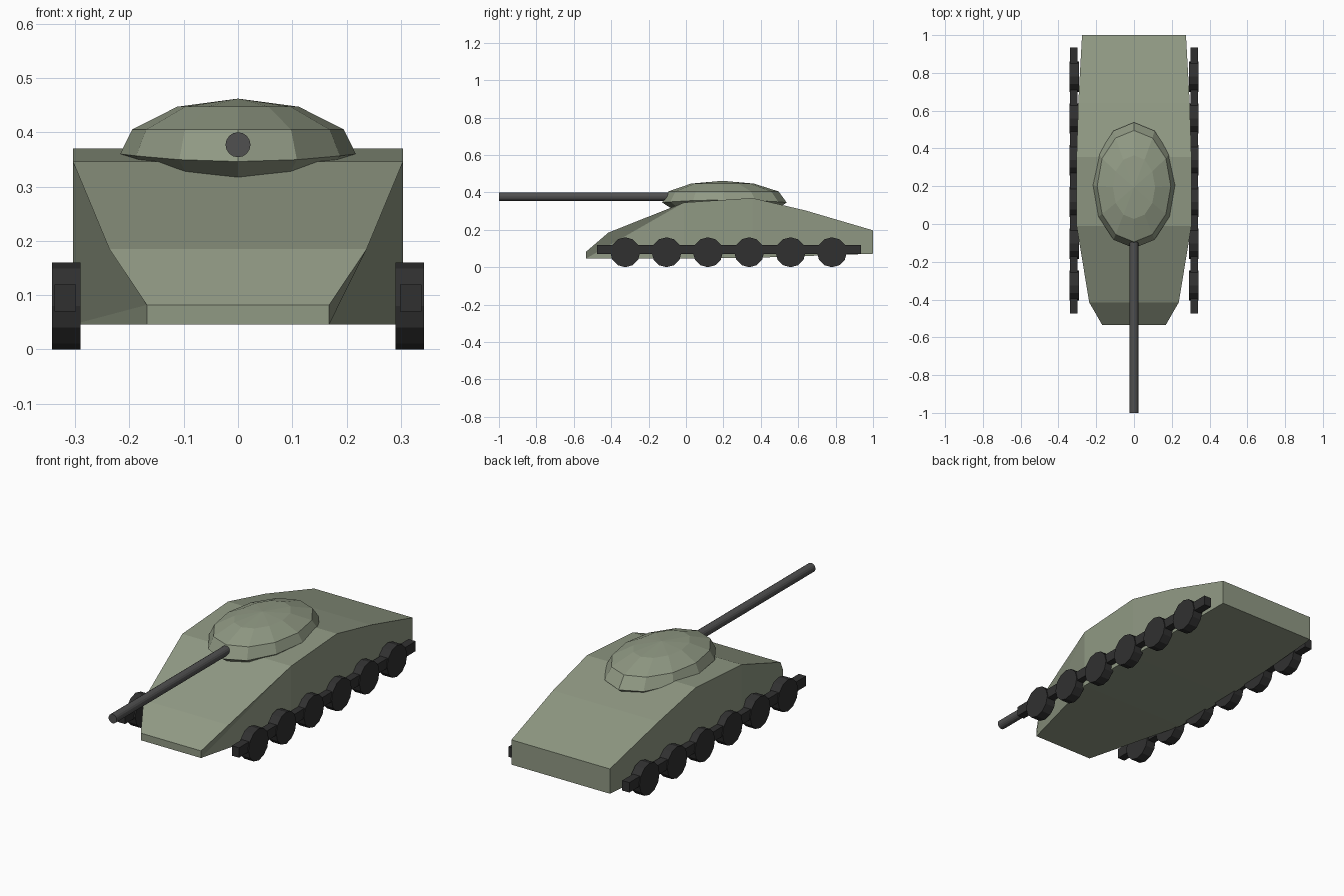
import bpy, math
from mathutils import Matrix

if "Cube" in bpy.data.objects:
    bpy.data.objects.remove(bpy.data.objects["Cube"])


def material(name, rgb):
    m = bpy.data.materials.new(name)
    m.diffuse_color = (*rgb, 1)
    m.use_nodes = True
    m.node_tree.nodes["Principled BSDF"].inputs["Base Color"].default_value = m.diffuse_color
    return m


green = material("olive_paint", (0.28, 0.32, 0.23))
black = material("rubber", (0.03, 0.03, 0.03))
steel = material("gun_steel", (0.08, 0.08, 0.08))


def mesh_object(name, verts, faces, mat):
    me = bpy.data.meshes.new(name)
    me.from_pydata(verts, [], faces)
    me.materials.append(mat)
    ob = bpy.data.objects.new(name, me)
    bpy.context.collection.objects.link(ob)
    # consistent outward normals
    import bmesh
    bm = bmesh.new()
    bm.from_mesh(me)
    bmesh.ops.recalc_face_normals(bm, faces=bm.faces)
    bm.to_mesh(me)
    bm.free()
    return ob


def cylinder(name, center, radius, depth, sides, axis, mat):
    rot = (0, math.pi / 2, 0) if axis == "X" else (math.pi / 2, 0, 0)
    bpy.ops.mesh.primitive_cylinder_add(vertices=sides, radius=radius, depth=depth,
                                        location=center, rotation=rot)
    ob = bpy.context.object
    ob.name = name
    ob.data.materials.append(mat)
    return ob


# Hull: (half width, y, z) stations along the deck and along the floor
deck = [(0.168, -0.535, 0.082), (0.237, -0.415, 0.185), (0.304, -0.01, 0.346),
        (0.304, 0.355, 0.37), (0.295, 0.64, 0.303), (0.275, 1.0, 0.197)]
floor = [(0.168, -0.535, 0.046), (0.304, -0.01, 0.046),
         (0.304, 0.355, 0.05), (0.275, 1.0, 0.072)]
line = deck + floor
n, d = len(line), len(deck)
verts = [(s * w, y, z) for s in (1, -1) for w, y, z in line]
faces = [(i, i + 1, n + i + 1, n + i) for i in range(d - 1)]
faces += [(i, i + 1, n + i + 1, n + i) for i in range(d, n - 1)]
faces += [(0, d, n + d, n), (d - 1, n - 1, 2 * n - 1, n + d - 1)]
for o in (0, n):
    faces += [tuple(o + i for i in f) for f in
              [(2, 3, d + 2, d + 1), (3, 4, 5, d + 3, d + 2)]]
# bow cheeks
faces += [(d, 2, d + 1), (d, 0, 1, 2)]
faces += [(n, n + d + 1, n + d), (n, n + 1, n + 2, n + d + 1)]
mesh_object("hull", verts, faces, green)

# Turret: stacked 12-sided elliptical rings (rx, ry, centre y, z, side lift)
rings = [(0.165, 0.265, 0.21, 0.30, 0.0), (0.217, 0.333, 0.205, 0.346, 0.014),
         (0.195, 0.295, 0.20, 0.405, 0.0), (0.112, 0.168, 0.195, 0.447, 0.0)]
S = 12
verts, faces = [], []
for rx, ry, cy, z, lift in rings:
    for k in range(S):
        a = 2 * math.pi * k / S
        verts.append((rx * math.sin(a), cy - ry * math.cos(a), z + lift * math.sin(a) ** 2))
verts.append((0, 0.195, 0.462))
for r in range(len(rings) - 1):
    faces += [(r * S + k, r * S + (k + 1) % S, (r + 1) * S + (k + 1) % S, (r + 1) * S + k)
              for k in range(S)]
top = (len(rings) - 1) * S
faces += [(top + k, top + (k + 1) % S, len(verts) - 1) for k in range(S)]
faces.append(tuple(range(S)))
mesh_object("turret", verts, faces, green)

# Gun barrel
cylinder("gun_barrel", (0, -0.5, 0.377), 0.023, 1.0, 16, "Y", steel)

# Running gear on both sides
for side, s in (("right", 1), ("left", -1)):
    for i in range(6):
        cylinder(f"{side}_wheel_{i + 1}", (s * 0.3165, -0.325 + 0.221 * i, 0.08),
                 0.08, 0.052, 12, "X", black)
    bpy.ops.mesh.primitive_cube_add(size=1, location=(s * 0.318, 0.23, 0.095))
    bar = bpy.context.object
    bar.name = f"{side}_track_bar"
    bar.data.transform(Matrix.Diagonal((0.04, 1.41, 0.05, 1)))
    bar.data.materials.append(black)
